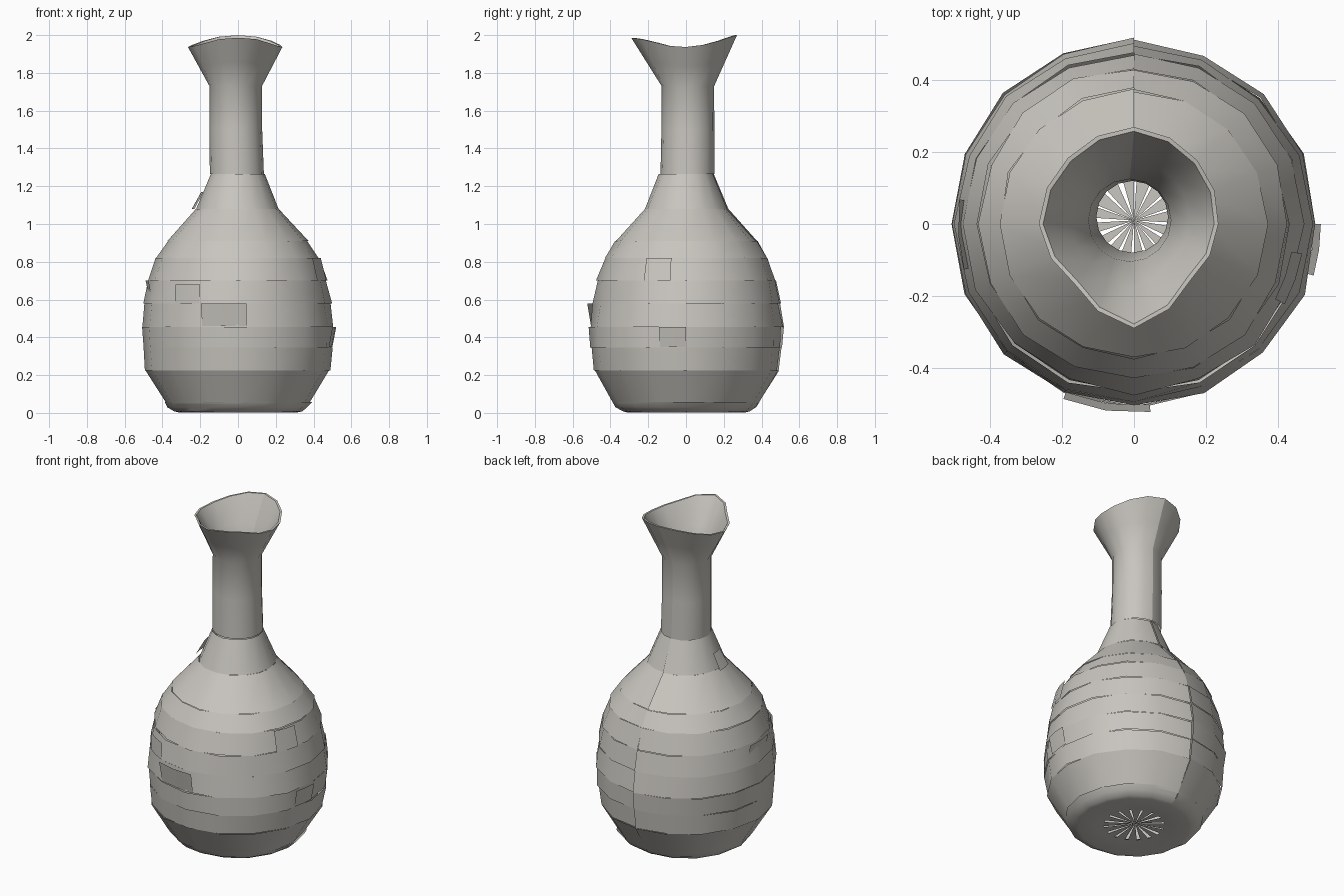
import bpy, bmesh, math, random

if "Cube" in bpy.data.objects:
    bpy.data.objects.remove(bpy.data.objects["Cube"])

random.seed(4)
N = 16                                     # sides round the vase
clay = bpy.data.materials.new("warm grey clay")
clay.diffuse_color = (0.58, 0.56, 0.52, 1)
clay.use_nodes = True
clay.node_tree.nodes["Principled BSDF"].inputs["Base Color"].default_value = clay.diffuse_color


def make(name, build, angle=35):
    bm = bmesh.new()
    build(bm)
    me = bpy.data.meshes.new(name)
    bm.to_mesh(me)
    bm.free()
    me.materials.append(clay)
    ob = bpy.data.objects.new(name, me)
    bpy.context.collection.objects.link(ob)
    bpy.context.view_layer.objects.active = ob
    ob.select_set(True)
    bpy.ops.object.shade_smooth_by_angle(angle=math.radians(angle))
    ob.select_set(False)
    return ob


def strip(bm, rings, flip=False):
    """Join successive point rings; the seam at the back stays open."""
    vs = [[bm.verts.new(p) for p in r] for r in rings]
    for a, b in zip(vs, vs[1:]):
        for i in range(len(a) - 1):
            f = (a[i], a[i + 1], b[i + 1], b[i])
            bm.faces.new(f[::-1] if flip else f)


def ring(r, z, cx=0.0, cy=0.0, jitter=0.0, step=0.0):
    pts = []
    for i in range(N + 1):
        a = -math.tau * i / N * -1 + math.pi / 2
        k = r + step * i / N + random.uniform(-jitter, jitter)
        pts.append((cx + k * math.cos(a), cy + k * math.sin(a), z))
    return pts


# flared rim outline: radius every 45 degrees from +x
RIM = [.235, .25, .27, .26, .265, .235, .29, .222]


def rim_ring(t, r0, z0, inset=0.0):
    """Blend from the round neck (t=0) to the wavy lip (t=1)."""
    pts = []
    for i in range(N + 1):
        a = math.tau * i / N + math.pi / 2
        u = (a / (math.pi / 4)) % 8
        k = int(u + 1e-6) % 8
        f = u - int(u + 1e-6)
        rr = RIM[k] * (1 - f) + RIM[(k + 1) % 8] * f - inset
        zz = 1.965 - 0.028 * math.cos(2 * a) + 0.007 * math.sin(a)
        r = r0 * (1 - t) + rr * t
        pts.append((-.012 * (1 - t) + r * math.cos(a),
                    .01 * (1 - t) + r * math.sin(a), z0 * (1 - t) + zz * t))
    return pts


BODY = [(.385, .05), (.49, .225), (.505, .345), (.513, .455), (.498, .58),
        (.475, .70), (.435, .82), (.375, .91), (.222, 1.08), (.145, 1.265)]


# belly: separate coil bands with slightly mismatched edges
def belly(bm):
    for k, ((r0, z0), (r1, z1)) in enumerate(zip(BODY, BODY[1:])):
        j = .006 if k < 7 else .003
        strip(bm, [ring(r0, z0, jitter=j, step=-.006),
                   ring(r1, z1, jitter=j, step=-.006)])


make("belly_bands", belly)


# neck and flared lip, outside
def neck(bm):
    strip(bm, [ring(.143, 1.265, -.006, .008), ring(.14, 1.5, -.012, .01),
               rim_ring(0, .139, 1.73), rim_ring(.5, .139, 1.73),
               rim_ring(1, .139, 1.73)])


make("neck_outside", neck, 50)


# inside of lip, neck and body
def inside(bm):
    strip(bm, [rim_ring(1, .11, 1.70), rim_ring(1, .11, 1.70, .012),
               rim_ring(.45, .115, 1.72, .02), rim_ring(0, .115, 1.68),
               ring(.1, 1.45, -.005, .02), ring(.105, 1.265, -.005, .02),
               ring(.19, 1.06), ring(.34, .89), ring(.43, .70),
               ring(.47, .45), ring(.45, .225), ring(.34, .05),
               ring(.19, .03)])


make("inside_wall", inside, 50)


# foot and underside ring
def foot(bm):
    strip(bm, [ring(.17, .014), ring(.20, .012), ring(.31, .002),
               ring(.34, .008, jitter=.008), ring(.37, .03, jitter=.005),
               ring(.39, .058, jitter=.004)])


make("foot", foot)


# centre of the base: cracked fan of wedges
def fan(bm):
    c = (0, .01, .018)
    for i in range(16):
        a = math.tau * i / 16
        w = math.tau / 16 * random.uniform(.65, .92)
        pts = [(.175 * math.cos(t), .175 * math.sin(t), .014)
               for t in (a + w, a)]
        bm.faces.new([bm.verts.new(p) for p in [c] + pts])


make("base_fan", fan)


# loose shards standing off the wall
def shards(bm):
    def flap(a0, a1, z0, z1, low, high):
        strip(bm, [[(r * math.cos(math.radians(a)), r * math.sin(math.radians(a)), z)
                    for a in (a0, (a0 + a1) / 2, a1)]
                   for r, z in ((low, z0), (high, z1))])
    flap(248, 275, .46, .58, .505, .525)
    flap(172, 195, .58, .70, .465, .49)
    flap(228, 246, .58, .68, .50, .495)
    flap(176, 200, 1.08, 1.17, .245, .195)
    flap(332, 350, .70, .82, .475, .445)
    flap(344, 360, .35, .455, .50, .52)


make("loose_shards", shards)
